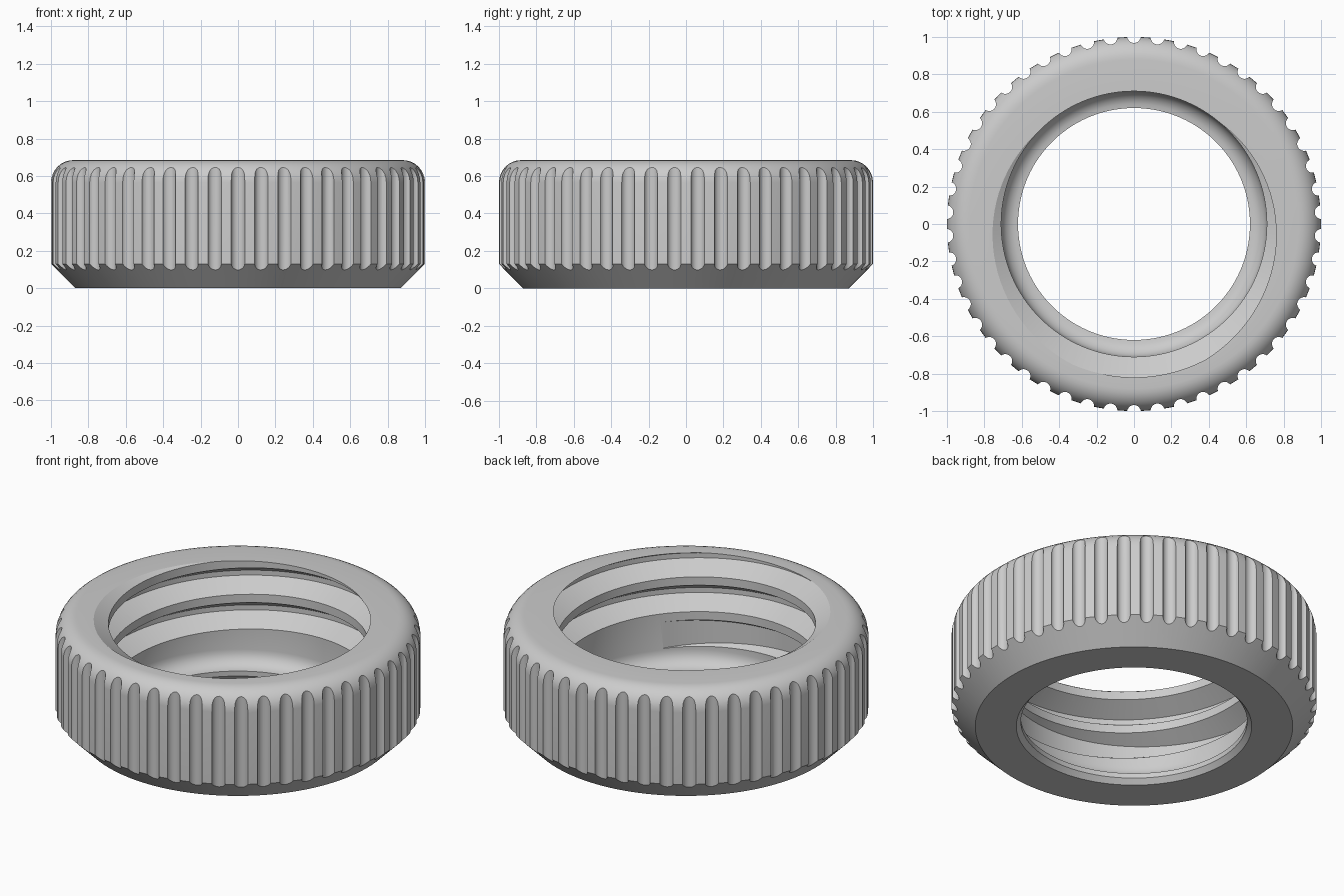
import bpy, bmesh
from math import sin, cos, pi, radians

if "Cube" in bpy.data.objects:
    bpy.data.objects.remove(bpy.data.objects["Cube"])

HEIGHT, MINOR, MAJOR, PITCH = 0.685, 0.71, 0.82, 0.21

grey = bpy.data.materials.new("plain grey")
grey.use_nodes = True
grey.diffuse_color = (0.6, 0.6, 0.6, 1)
grey.node_tree.nodes["Principled BSDF"].inputs["Base Color"].default_value = (0.6, 0.6, 0.6, 1)


def make_object(name, bm):
    bmesh.ops.recalc_face_normals(bm, faces=bm.faces)
    mesh = bpy.data.meshes.new(name)
    bm.to_mesh(mesh)
    bm.free()
    mesh.materials.append(grey)
    obj = bpy.data.objects.new(name, mesh)
    bpy.context.collection.objects.link(obj)
    return obj


def bridge(bm, a, b):
    for i in range(len(a)):
        j = (i + 1) % len(a)
        bm.faces.new((a[i], a[j], b[j], b[i]))


def ring_section(bm, angle, points):
    return [bm.verts.new((r * cos(angle), r * sin(angle), z)) for r, z in points]


def lathe(name, profile, steps):
    bm = bmesh.new()
    rings = [ring_section(bm, 2 * pi * i / steps, profile) for i in range(steps)]
    for i in range(steps):
        bridge(bm, rings[i], rings[(i + 1) % steps])
    return make_object(name, bm)


def arc(r, z, radius, start, end, steps):
    angles = [radians(start + (end - start) * i / steps) for i in range(steps + 1)]
    return [(r + radius * cos(a), z + radius * sin(a)) for a in angles]


# Ring body: chamfered foot, rounded shoulder, bore with a rounded lip
profile = [(0.645, 0), (0.87, 0), (1, 0.13)]
profile += arc(0.88, HEIGHT - 0.12, 0.12, 0, 90, 8)
profile += [(MINOR, HEIGHT)]
profile += arc(MINOR - 0.09, 0.15, 0.09, 0, -90, 6)
profile += [(0.62, 0.03)]
ring = lathe("threaded_ring", profile, 200)

# Grip grooves: upright rods around the rim
bm = bmesh.new()
COUNT = 50
for n in range(COUNT):
    a = 2 * pi * n / COUNT - pi / 2
    ends = []
    for z in (-0.1, 0.8):
        ends.append([bm.verts.new((1.005 * cos(a) + 0.037 * cos(t),
                                   1.005 * sin(a) + 0.037 * sin(t), z))
                     for t in (2 * pi * (k + 0.5) / 20 for k in range(20))])
    bridge(bm, *ends)
    for end in ends:
        bm.faces.new(end)
grooves = make_object("grip_groove_cutter", bm)

# Thread: a trapezoid swept down a helix, fading out at the lower end
bm = bmesh.new()
TURN, TURNS, FLANK, ROOT = 100, 3.5, 0.065, 0.03
previous = None
total = int(TURN * TURNS)
for i in range(total + 1):
    turn = i / TURN - 1
    z = HEIGHT - PITCH * turn
    fade = min(1, 0.02 + (total - i) / (0.35 * TURN))
    depth = (MAJOR - MINOR) * fade
    extra = FLANK * 0.02 / (MAJOR - MINOR)
    middle = z + FLANK + ROOT / 2
    half = ROOT / 2 + FLANK
    section = [(MINOR - 0.02, middle - half - extra),
               (MINOR + depth, middle - half + FLANK * fade),
               (MINOR + depth, middle + half - FLANK * fade),
               (MINOR - 0.02, middle + half + extra)]
    current = ring_section(bm, radians(135) + 2 * pi * turn, section)
    if previous:
        bridge(bm, previous, current)
    else:
        bm.faces.new(current)
    previous = current
bm.faces.new(previous)
thread = make_object("thread_cutter", bm)

# Cut the ring, then discard the cutters
bpy.context.view_layer.objects.active = ring
for cutter in (grooves, thread):
    cutter.hide_render = True
    cut = ring.modifiers.new(cutter.name, 'BOOLEAN')
    cut.operation = 'DIFFERENCE'
    cut.solver = 'EXACT'
    cut.object = cutter
    bpy.ops.object.modifier_apply(modifier=cut.name)
    bpy.data.objects.remove(cutter)

bpy.ops.object.select_all(action='DESELECT')
ring.select_set(True)
bpy.ops.object.shade_smooth_by_angle(angle=radians(30))
